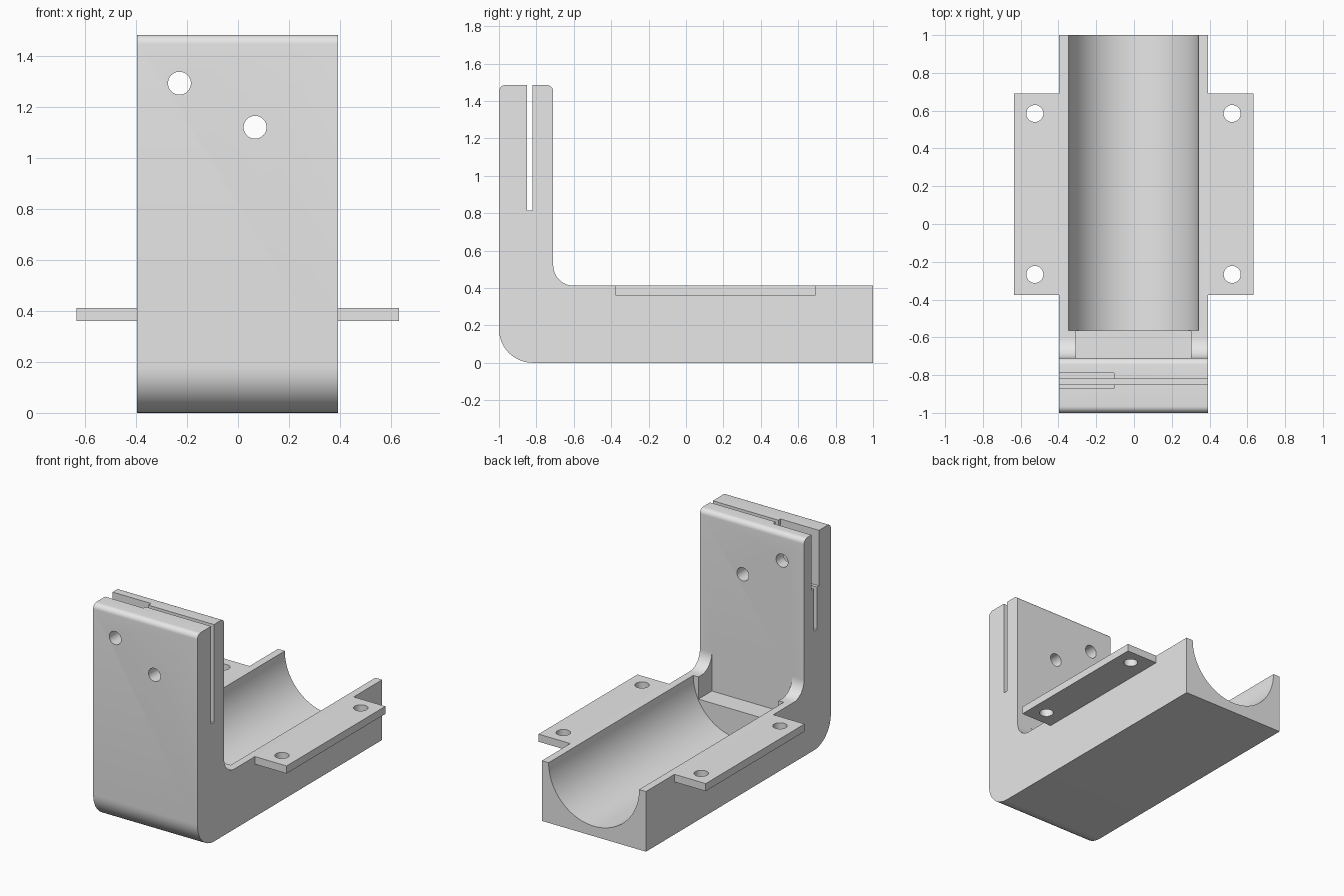
import bpy
import bmesh
from math import cos, sin, radians
from mathutils import Matrix, Vector

cube = bpy.data.objects.get("Cube")
if cube:
    bpy.data.objects.remove(cube, do_unlink=True)

grey = bpy.data.materials.new("plain grey")
grey.use_nodes = True
grey.diffuse_color = (0.8, 0.8, 0.8, 1)
grey.node_tree.nodes["Principled BSDF"].inputs["Base Color"].default_value = (0.8, 0.8, 0.8, 1)

TOP, RIM = 1.485, 0.412      # upright height, cradle height
LEFT, RIGHT = 0.392, -0.397  # body sides
MID = (LEFT + RIGHT) / 2


def finish(name, bm):
    bmesh.ops.recalc_face_normals(bm, faces=bm.faces)
    mesh = bpy.data.meshes.new(name)
    bm.to_mesh(mesh)
    bm.free()
    mesh.materials.append(grey)
    obj = bpy.data.objects.new(name, mesh)
    bpy.context.collection.objects.link(obj)
    return obj


def box(name, low, high):
    bm = bmesh.new()
    low, high = Vector(low), Vector(high)
    size = Matrix.Diagonal((*(high - low), 1))
    bmesh.ops.create_cube(bm, size=1, matrix=Matrix.Translation((low + high) / 2) @ size)
    return finish(name, bm)


def cylinder(name, centre, radius, length, axis, sides=48):
    bm = bmesh.new()
    turn = Matrix.Rotation(radians(90), 4, "X") if axis == "Y" else Matrix.Identity(4)
    bmesh.ops.create_cone(bm, cap_ends=True, segments=sides, radius1=radius, radius2=radius,
                          depth=length, matrix=Matrix.Translation(centre) @ turn)
    return finish(name, bm)


def arc(y, z, radius, start, end, steps=12):
    angles = [radians(start + (end - start) * i / steps) for i in range(steps + 1)]
    return [(y + radius * cos(a), z + radius * sin(a)) for a in angles]


def cut(obj, cutters):
    bpy.context.view_layer.objects.active = obj
    for cutter in cutters:
        cutter.hide_render = True
        mod = obj.modifiers.new("cut", "BOOLEAN")
        mod.operation, mod.solver, mod.object = "DIFFERENCE", "EXACT", cutter
        bpy.ops.object.modifier_apply(modifier=mod.name)
        bpy.data.objects.remove(cutter, do_unlink=True)


def smooth(obj):
    bpy.ops.object.select_all(action="DESELECT")
    obj.select_set(True)
    bpy.context.view_layer.objects.active = obj
    bpy.ops.object.shade_smooth_by_angle(angle=radians(30))


# L-shaped body with rounded corners and a thin slot down the upright
r = 0.035
profile = (arc(-0.82, 0.18, 0.18, 180, 270)
           + [(1, 0), (1, RIM)]
           + arc(-0.6, RIM + 0.11, 0.11, 270, 180)
           + arc(-0.71 - r, TOP - r, r, 0, 90, 8)
           + [(-0.82, TOP), (-0.82, 0.815), (-0.85, 0.815), (-0.85, TOP)]
           + arc(-1 + r, TOP - r, r, 90, 180, 8))
bm = bmesh.new()
face = bm.faces.new([bm.verts.new((RIGHT, y, z)) for y, z in profile])
extruded = bmesh.ops.extrude_face_region(bm, geom=[face])["geom"]
bmesh.ops.translate(bm, vec=(LEFT - RIGHT, 0, 0),
                    verts=[v for v in extruded if isinstance(v, bmesh.types.BMVert)])
body = finish("bracket_body", bm)

# Cradle trough, end pocket, wide slot recess and the two bolt holes
cut(body, [
    cylinder("trough_cutter", (MID, 0.2675, RIM), 0.343, 1.665, "Y", 96),
    box("pocket_cutter", (MID - 0.304, -0.7105, 0.26), (MID + 0.304, -0.555, RIM + 0.115)),
    box("recess_cutter", (RIGHT - 0.1, -0.872, 1.105), (-0.105, -0.79, TOP + 0.1)),
    cylinder("upper_hole_cutter", (-0.23, -0.85, 1.295), 0.045, 0.5, "Y"),
    cylinder("lower_hole_cutter", (0.067, -0.85, 1.122), 0.045, 0.5, "Y"),
])
smooth(body)

# Side mounting tabs with two screw holes each
for name, inner, outer, hole in (("left_tab", LEFT, 0.632, 0.52),
                                 ("right_tab", RIGHT, -0.634, -0.525)):
    tab = box(name, (min(inner, outer), -0.377, 0.36), (max(inner, outer), 0.692, RIM))
    cut(tab, [cylinder("tab_hole_cutter", (hole, y, RIM), 0.045, 0.4, "Z")
              for y in (-0.267, 0.585)])
    smooth(tab)
